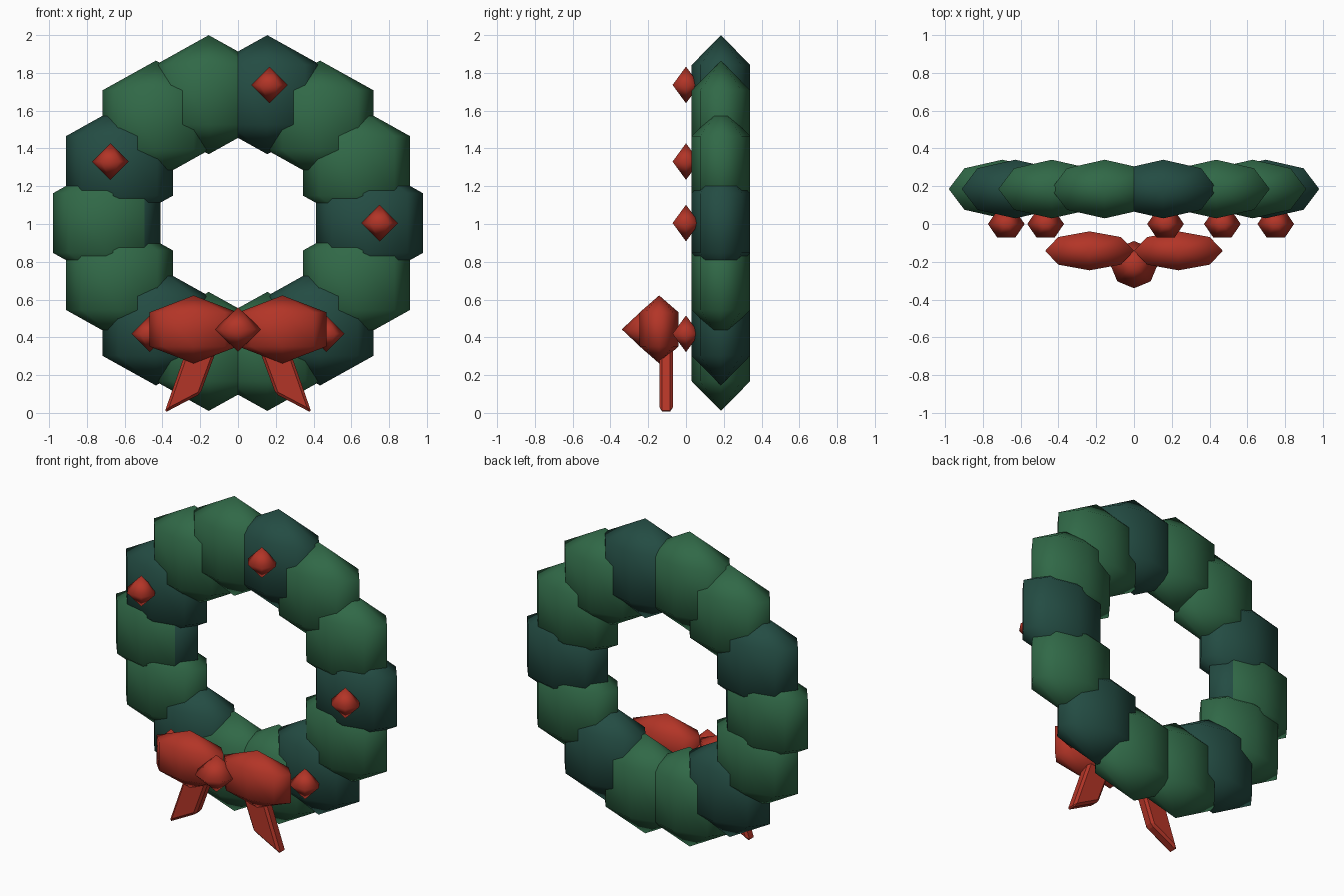
import bpy, bmesh
from math import sin, cos, pi
from mathutils import Matrix, Vector

if "Cube" in bpy.data.objects:
    bpy.data.objects.remove(bpy.data.objects["Cube"])


def material(name, rgb):
    mat = bpy.data.materials.new(name)
    mat.use_nodes = True
    mat.diffuse_color = (*rgb, 1)
    bsdf = mat.node_tree.nodes["Principled BSDF"]
    bsdf.inputs["Base Color"].default_value = (*rgb, 1)
    bsdf.inputs["Roughness"].default_value = 0.8
    return mat


green = material("leaf green", (0.03, 0.14, 0.063))
teal = material("dark teal green", (0.017, 0.072, 0.056))
red = material("ribbon red", (0.45, 0.035, 0.02))


def finish(name, bm, mat, smooth):
    bmesh.ops.recalc_face_normals(bm, faces=bm.faces)
    for f in bm.faces:
        f.smooth = smooth
    mesh = bpy.data.meshes.new(name)
    bm.to_mesh(mesh)
    bm.free()
    mesh.materials.append(mat)
    obj = bpy.data.objects.new(name, mesh)
    bpy.context.collection.objects.link(obj)
    return obj


def blob(name, mat, centre, size, segments=8, rings=3):
    """Low-poly ball with upright poles and a corner on the x axis."""
    bm = bmesh.new()
    bmesh.ops.create_uvsphere(bm, u_segments=segments, v_segments=rings,
                              radius=1, matrix=Matrix.Rotation(pi / 2, 4, 'Z'))
    bmesh.ops.scale(bm, vec=size, verts=bm.verts)
    bmesh.ops.translate(bm, vec=centre, verts=bm.verts)
    return finish(name, bm, mat, True)


# Wreath ring, with a berry on every third clump
COUNT, RING, HUB = 14, 0.697, 1.005
CLUMP = Vector((0.327, 0.179, 0.315))
for i in range(COUNT):
    a = 2 * pi * i / COUNT
    accent = i % 3 == 0
    blob(f"leaf_clump_{i}", teal if accent else green,
         (RING * cos(a), 0.185, HUB + RING * sin(a)), CLUMP)
    if accent:
        blob(f"berry_{i}", red, (0.75 * cos(a), 0, HUB + 0.75 * sin(a)),
             (0.097, 0.082, 0.097), 6, 2)

# Dark leaves showing on the inner edge of one clump
blob("inner_leaves", teal, (0.004 - RING, 0.185, HUB),
     (CLUMP.x, CLUMP.y * 0.97, CLUMP.z * 0.98))

# Bow: two loops, two tails and a knot
for side, label in ((1, "left"), (-1, "right")):
    blob(f"bow_loop_{label}", red, (side * 0.235, -0.142, 0.442),
         (0.271, 0.119, 0.18))
    bm = bmesh.new()
    outline = [(0.39, 0), (0.2, 0.1), (0.1, 0.37), (0.25, 0.4)]
    face = bm.faces.new([bm.verts.new((side * x, -0.14, z)) for x, z in outline])
    out = bmesh.ops.extrude_face_region(bm, geom=[face])
    moved = [v for v in out["geom"] if isinstance(v, bmesh.types.BMVert)]
    bmesh.ops.translate(bm, vec=(0, 0.07, 0), verts=moved)
    bmesh.ops.recalc_face_normals(bm, faces=bm.faces)
    bmesh.ops.bevel(bm, geom=bm.edges[:], offset=0.014, segments=1,
                    affect='EDGES', profile=0.5)
    finish(f"bow_tail_{label}", bm, red, False)

blob("bow_knot", red, (0, -0.215, 0.442), (0.125, 0.125, 0.117), 8, 2)
